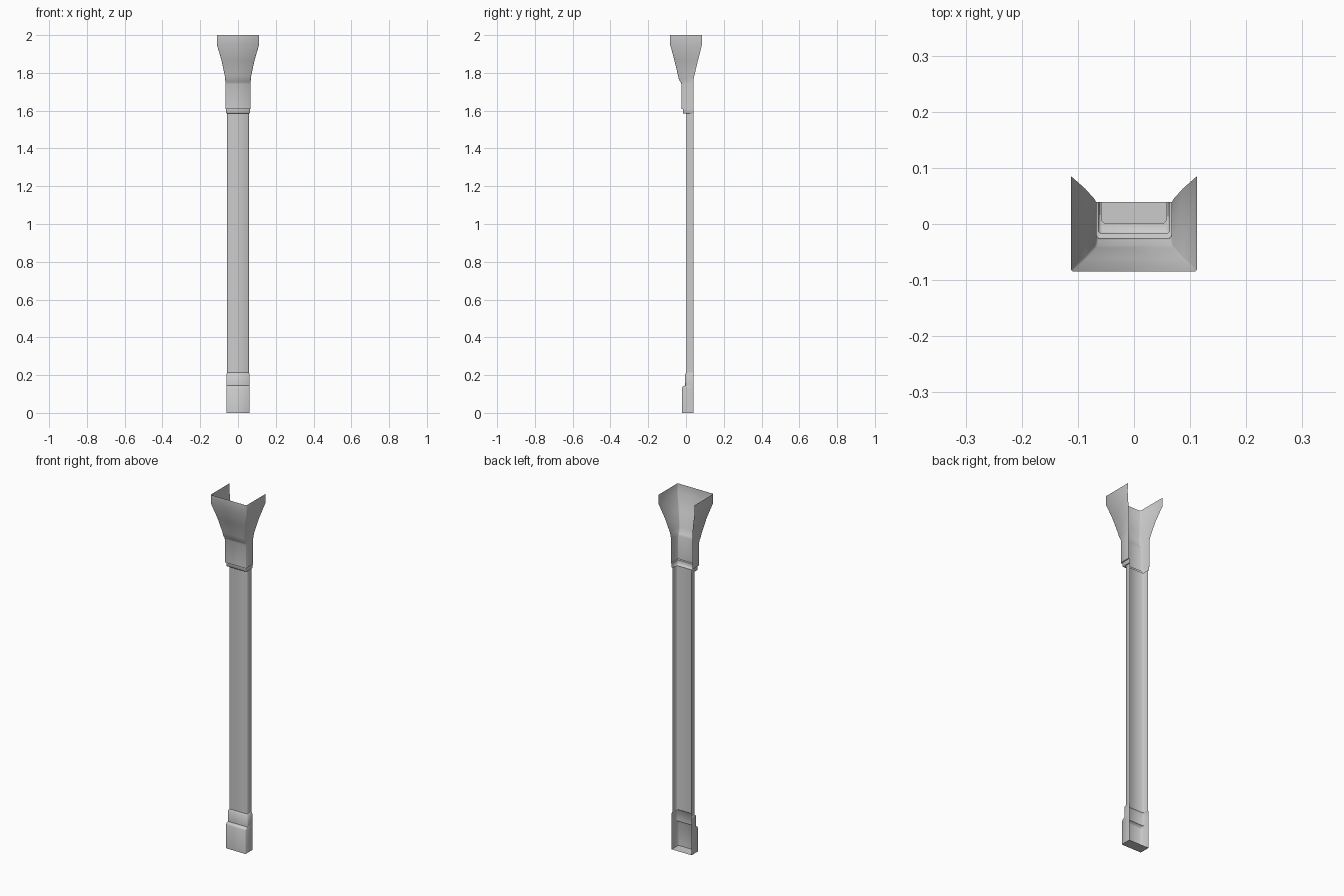
import bpy
import bmesh
import math

cube = bpy.data.objects.get("Cube")
if cube:
    bpy.data.objects.remove(cube)

stone = bpy.data.materials.new("grey stone")
stone.use_nodes = True
GREY = (0.6, 0.6, 0.6, 1)
stone.diffuse_color = GREY
stone.node_tree.nodes["Principled BSDF"].inputs["Base Color"].default_value = GREY


def channel(name, sections, chamfer=0.004, floor=False):
    """Open-backed shell lofted through (height, half width, front y, back y)."""
    bm = bmesh.new()
    rings = []
    for z, w, f, b in sections:
        half = [(w, b), (w, f + chamfer), (w - chamfer, f)]
        outline = [(-x, y) for x, y in half] + half[::-1]
        rings.append([bm.verts.new((x, y, z)) for x, y in outline])
    for low, high in zip(rings, rings[1:]):
        for i in range(len(low) - 1):
            bm.faces.new((low[i], low[i + 1], high[i + 1], high[i]))
    if floor:
        bm.faces.new(rings[0][::-1])
    mesh = bpy.data.meshes.new(name)
    bm.to_mesh(mesh)
    bm.free()
    mesh.materials.append(stone)
    obj = bpy.data.objects.new(name, mesh)
    bpy.context.collection.objects.link(obj)
    bpy.ops.object.select_all(action="DESELECT")
    obj.select_set(True)
    bpy.context.view_layer.objects.active = obj
    bpy.ops.object.shade_smooth_by_angle(angle=math.radians(50))
    return obj


BACK = 0.039

# Stepped foot with a closed underside
channel("base", [
    (0, 0.062, -0.021, BACK),
    (0.132, 0.062, -0.021, BACK),
    (0.14, 0.062, -0.017, BACK),
    (0.145, 0.062, -0.004, BACK),
    (0.205, 0.062, -0.004, BACK),
    (0.214, 0.057, 0.002, BACK),
], floor=True)

# Long plain shaft
channel("shaft", [(0.214, 0.057, 0.002, BACK), (1.585, 0.057, 0.002, BACK)])

# Narrow band under the capital, with its ledge
channel("collar", [
    (1.585, 0.057, 0.002, BACK),
    (1.585, 0.061, -0.014, BACK),
    (1.589, 0.063, -0.017, BACK),
    (1.608, 0.063, -0.017, BACK),
    (1.61, 0.067, -0.025, BACK),
])

# Neck block and flared, open-topped capital
channel("capital", [
    (1.61, 0.067, -0.025, BACK),
    (1.74, 0.067, -0.025, BACK),
    (1.752, 0.067, -0.029, BACK),
    (1.765, 0.068, -0.038, 0.04),
    (1.785, 0.07, -0.042, 0.044),
    (1.865, 0.087, -0.061, 0.063),
    (1.95, 0.112, -0.084, 0.085),
    (2, 0.112, -0.085, 0.086),
], chamfer=0.003)
